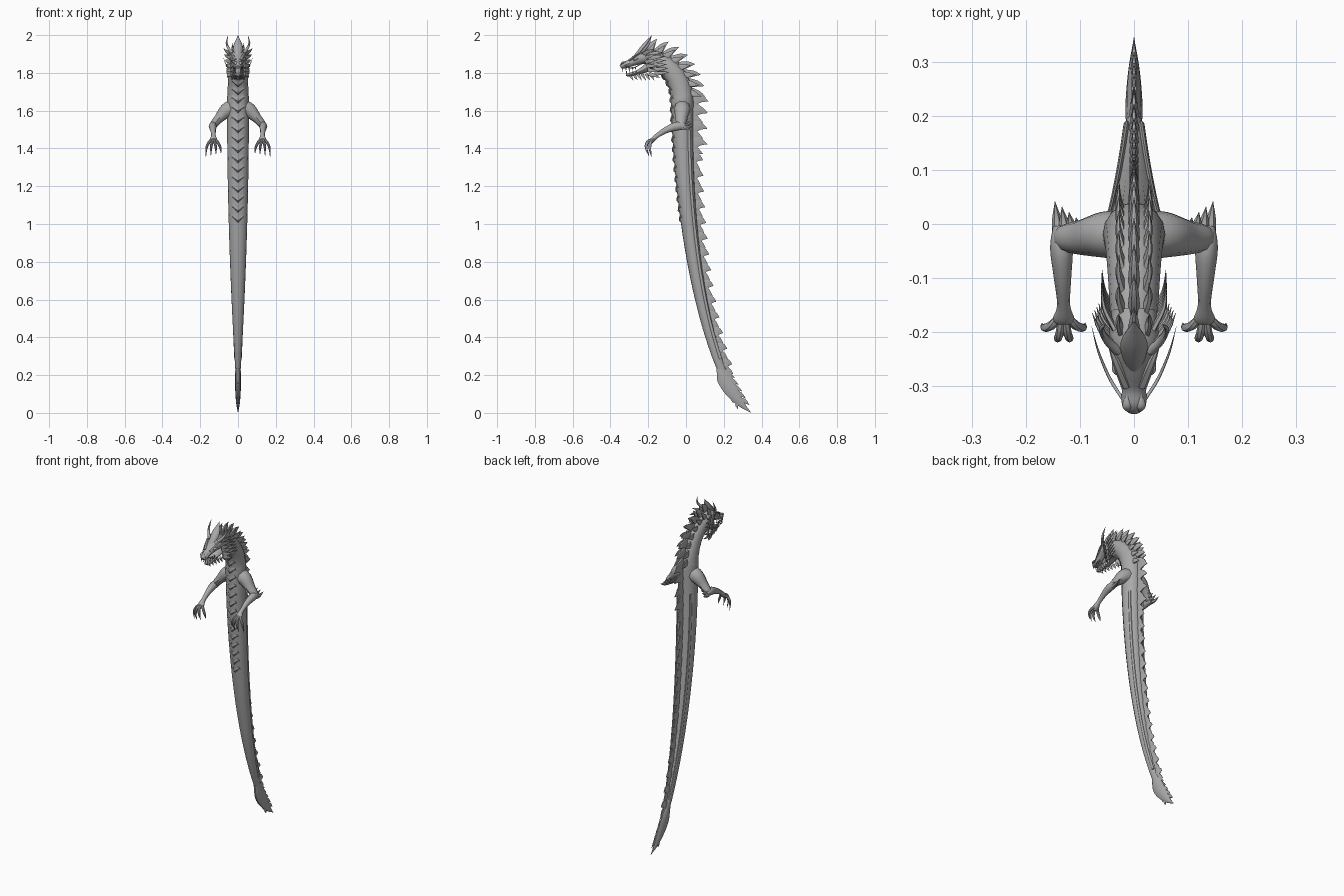
import bpy, bmesh, math
from mathutils import Vector

cube = bpy.data.objects.get("Cube")
if cube:
    bpy.data.objects.remove(cube, do_unlink=True)

grey = (.4, .4, .4, 1)
stone = bpy.data.materials.new("stone_grey")
stone.use_nodes = True
stone.diffuse_color = grey
stone.node_tree.nodes["Principled BSDF"].inputs["Base Color"].default_value = grey

SIDE, FORE, UP = Vector((1, 0, 0)), Vector((0, -1, 0)), Vector((0, 0, 1))


def smooth_path(stations, steps):
    """Catmull-Rom curve through stations of (x, y, z, half width, half depth)."""
    pts = [Vector(station) for station in stations]
    pts = [pts[0] * 2 - pts[1]] + pts + [pts[-1] * 2 - pts[-2]]
    curve = []
    for before, start, end, after in zip(pts, pts[1:], pts[2:], pts[3:]):
        for step in range(steps):
            t = step / steps
            lead, trail = (end - before) / 2, (after - start) / 2
            ease = t * t * (3 - 2 * t)
            curve.append(start.lerp(end, ease) + lead * t * (1 - t) ** 2 - trail * t * t * (1 - t))
    return curve + [pts[-2]]


def add_loft(bm, stations, sides=6, steps=3, hint=SIDE):
    """Loft elliptical rings along a path; the width lies along the hint axis."""
    path = smooth_path(stations, steps)
    centres = [Vector(p[:3]) for p in path]
    last = len(path) - 1
    rings = []
    for i, (p, centre) in enumerate(zip(path, centres)):
        tangent = (centres[min(i + 1, last)] - centres[max(i - 1, 0)]).normalized()
        across = (hint - tangent * hint.dot(tangent)).normalized()
        normal = tangent.cross(across)
        wide, deep = max(p[3], .0004), max(p[4], .0004)
        angles = [math.tau * k / sides for k in range(sides)]
        rings.append([bm.verts.new(centre + across * wide * math.cos(a) + normal * deep * math.sin(a))
                      for a in angles])
    for ring, following in zip(rings, rings[1:]):
        for k in range(sides):
            n = (k + 1) % sides
            bm.faces.new((ring[k], ring[n], following[n], following[k]))
    bm.faces.new(rings[0][::-1])
    bm.faces.new(rings[-1])


def add_spike(bm, base, tip, wide, deep, bend=Vector()):
    """Curved tapering lock, fin, tooth or claw from base to tip."""
    base, tip = Vector(base), Vector(tip)
    middle = base.lerp(tip, .5) + bend
    add_loft(bm, [(*base, wide, deep), (*middle, wide * .75, deep * .65), (*tip, 0, 0)])


def finish(name, bm, mirror=False, angle=40):
    """Turn the mesh into a shaded object, mirrored across the middle if asked."""
    bmesh.ops.recalc_face_normals(bm, faces=bm.faces)
    mesh = bpy.data.meshes.new(name)
    bm.to_mesh(mesh)
    bm.free()
    mesh.materials.append(stone)
    obj = bpy.data.objects.new(name, mesh)
    bpy.context.collection.objects.link(obj)
    if mirror:
        obj.modifiers.new("mirror", "MIRROR")
    bpy.ops.object.select_all(action="DESELECT")
    obj.select_set(True)
    bpy.context.view_layer.objects.active = obj
    bpy.ops.object.shade_smooth_by_angle(angle=math.radians(angle))


def loft(name, stations, sides=10, hint=SIDE, mirror=False):
    bm = bmesh.new()
    add_loft(bm, stations, sides, 4, hint)
    finish(name, bm, mirror)


def midline(name, *stations):
    """Loft on the centre plane from (y, z, half width, half depth)."""
    loft(name, [(0, *station) for station in stations])


def spine(t):
    """Body station: -1 at the skull, 0 at the shoulders, 1 at the tail."""
    if t < 0:
        turn = -t * math.pi / 2
        return Vector((0, .18 * math.cos(turn) - .2, 1.65 + .22 * math.sin(turn),
                       .058 + .016 * t, .06 - .015 * t * t))
    return Vector((0, .2 * t ** 2 + .05 * t ** 6 - .02, 1.65 - 1.52 * t,
                   .058 - .05 * t * t, .06 - .04 * t))


def frame(t):
    """Centre, half width, half depth, backward and tailward directions."""
    here, ahead = spine(t), spine(t + .01)
    down = Vector((ahead - here)[:3]).normalized()
    return Vector(here[:3]), here[3], here[4], Vector((0, -down.z, down.y)), down


# Long serpentine body, from the neck to the tail
loft("body", [spine(i / 10) for i in range(-10, 11)], 16)

# Overlapping chevron belly plates
bm = bmesh.new()
for i in range(17):
    centre, wide, deep, back, down = frame(i / 29 - .14 if i > 3 else (i - 4) / 6)
    keel = centre - back * (deep + .003)
    edge = centre - back * deep * .83 - down * .022
    add_loft(bm, [(*(keel.lerp(edge, abs(s)) + SIDE * s * wide * .55), .013, .005)
                  for s in (-1, -.5, 0, .5, 1)], 4, 1, down + back / 4)
finish("belly_plates", bm, angle=25)

# Ridge running along each flank
ridge = []
for i in range(1, 10):
    centre, wide, deep, back, down = frame(i / 10)
    ridge.append((*(centre + SIDE * wide * .78 + back * deep * .6), .006, .009))
loft("flank_ridge", ridge, mirror=True)

# Dorsal fins, larger behind the shoulders
bm = bmesh.new()
for i in range(18):
    centre, wide, deep, back, down = frame(i / 18 - .02)
    size = (.09 if i < 4 else .065) * (1 - i / 55)
    root = centre + back * deep * .8
    add_spike(bm, root, root + back * size + down * .01, .009, .042, down * -.01)
    add_spike(bm, root + down * .03, root + back * size * .7 + down * .06, .007, .03)
    add_spike(bm, root - down * .025, root + back * size * .55 - down * .03, .006, .03)
finish("dorsal_fins", bm)

# Mane locks down the neck: a centre row and a shorter row on each side
centre_row, side_row = bmesh.new(), bmesh.new()
for i in range(8):
    centre, wide, deep, back, down = frame(i / 8 - 1)
    root = centre + back * deep * .8
    tip = root + back * .075 + down * .045
    add_spike(centre_row, root, tip, .011, .028, back * .008)
    root = root + SIDE * .02 - back * .01
    add_spike(side_row, root, root.lerp(tip + SIDE * .03, .75), .008, .022, SIDE * .005)
finish("mane_centre", centre_row)
finish("mane_sides", side_row, True)

# Head: skull with muzzle, slightly open lower jaw and a pointed crest
midline("skull", (-.16, 1.88, .042, .04), (-.215, 1.885, .046, .042), (-.26, 1.87, .035, .03),
        (-.3, 1.85, .023, .02), (-.33, 1.84, .023, .019), (-.346, 1.83, .012, .01))
midline("lower_jaw", (-.19, 1.835, .038, .028), (-.25, 1.805, .027, .014),
        (-.3, 1.79, .018, .01), (-.318, 1.79, .008, .006))
midline("head_crest", (-.285, 1.87, .003, .004), (-.25, 1.905, .02, .014),
        (-.215, 1.945, .024, .016), (-.18, 2, 0, 0))

# Brows, eyes, nostrils, teeth, horns and whiskers
bm = bmesh.new()
add_spike(bm, (.014, -.3, 1.866), (.05, -.215, 1.915), .01, .008, UP * .006)
finish("brow", bm, True)
loft("eye", [(.025, -.28, 1.87, .003, .003), (.032, -.27, 1.873, .008, .007),
             (.038, -.255, 1.876, .003, .003)], mirror=True)
loft("nostril", [(.011, -.345, 1.843, .003, .003), (.013, -.335, 1.853, .009, .007),
                 (.012, -.315, 1.858, .002, .002)], mirror=True)
bm = bmesh.new()
for i in range(5):
    root = Vector((.014 + .003 * i, .017 * i - .335, 1.83))
    add_spike(bm, root, root - UP * (.026 - .003 * i), .004, .004)
    root -= FORE * .02 + UP * .033
    add_spike(bm, root, root + UP * .02, .003, .003)
finish("teeth", bm, True)
loft("horn", [(.03, -.235, 1.905, .009, .009), (.05, -.215, 1.93, .007, .008),
              (.06, -.195, 1.96, .005, .006), (.052, -.185, 2, 0, 0)], mirror=True)
loft("whisker", [(.02, -.325, 1.84, .003, .003), (.045, -.285, 1.825, .003, .003),
                 (.066, -.235, 1.85, .002, .002), (.078, -.19, 1.885, 0, 0)], mirror=True)

# Cheek fringe and chin beard
fringe, beard = bmesh.new(), bmesh.new()
for i in range(6):
    root = Vector((.035, .006 * i - .225, 1.9 - .021 * i))
    add_spike(fringe, root, root + Vector((.042 - .004 * i, .06, .03 - .01 * i)), .006, .013, SIDE * .007)
    root -= FORE * .03
    add_spike(fringe, root, root + Vector((.024, .08, .01)), .006, .013, SIDE * .008)
    root = Vector((.006 + .005 * i, .022 * i - .3, 1.795))
    add_spike(beard, root, root + Vector((.003, .022, -.035)), .005, .01)
finish("cheek_fringe", fringe, True)
finish("chin_beard", beard, True)

# Arms: shoulder to elbow, then a forearm reaching forward to the palm
loft("upper_arm", [(.02, -.02, 1.615, .045, .05), (.06, -.02, 1.6, .042, .042),
                   (.1, -.025, 1.56, .032, .027), (.13, -.025, 1.525, .024, .021),
                   (.137, -.02, 1.51, .012, .01)], hint=FORE, mirror=True)
loft("forearm", [(.135, -.005, 1.515, .015, .016), (.134, -.045, 1.518, .021, .024),
                 (.132, -.1, 1.5, .016, .018), (.13, -.15, 1.47, .012, .013),
                 (.13, -.175, 1.447, .02, .013), (.13, -.185, 1.43, .012, .008)], mirror=True)
bm = bmesh.new()
for i in range(4):
    root = Vector((.14 - .013 * i, -.02, 1.51 + .012 * i))
    add_spike(bm, root, root + Vector((.006, .062 - .01 * i, .012)), .011, .014, UP * -.006)
finish("elbow_spikes", bm, True)

# Fingers fanned from the palm, each with a hooked claw
bm = bmesh.new()
palm = Vector((.13, -.165, 1.452))
for i in range(4):
    spread = i / 1.5 - 1
    reach = FORE * (.04 - .018 * spread ** 2)
    knuckle = palm + SIDE * .022 * spread + reach - UP * .018
    end = palm + SIDE * .037 * spread + reach * 1.2 - UP * .05
    claw = palm + SIDE * .04 * spread + reach * .8 - UP * (.09 + .01 * spread)
    add_loft(bm, [(*palm, .009, .009), (*knuckle, .008, .009), (*end, .006, .007), (*claw, 0, 0)], 8)
finish("fingers", bm, True)

# Leaf-shaped tail plume with ragged edges
midline("tail_plume", (.18, .24, .014, .022), (.21, .17, .016, .042), (.25, .105, .014, .036),
        (.295, .045, .009, .018), (.345, 0, 0, 0))
bm = bmesh.new()
for i in range(5):
    root = Vector((0, .19 + .024 * i, .21 - .036 * i))
    add_spike(bm, root, root + Vector((0, .07 - .005 * i, -.025)), .008, .02, UP * .008)
    add_spike(bm, root, root - Vector((0, .012, .065 - .005 * i)), .008, .018, FORE * .01)
finish("tail_tufts", bm)
